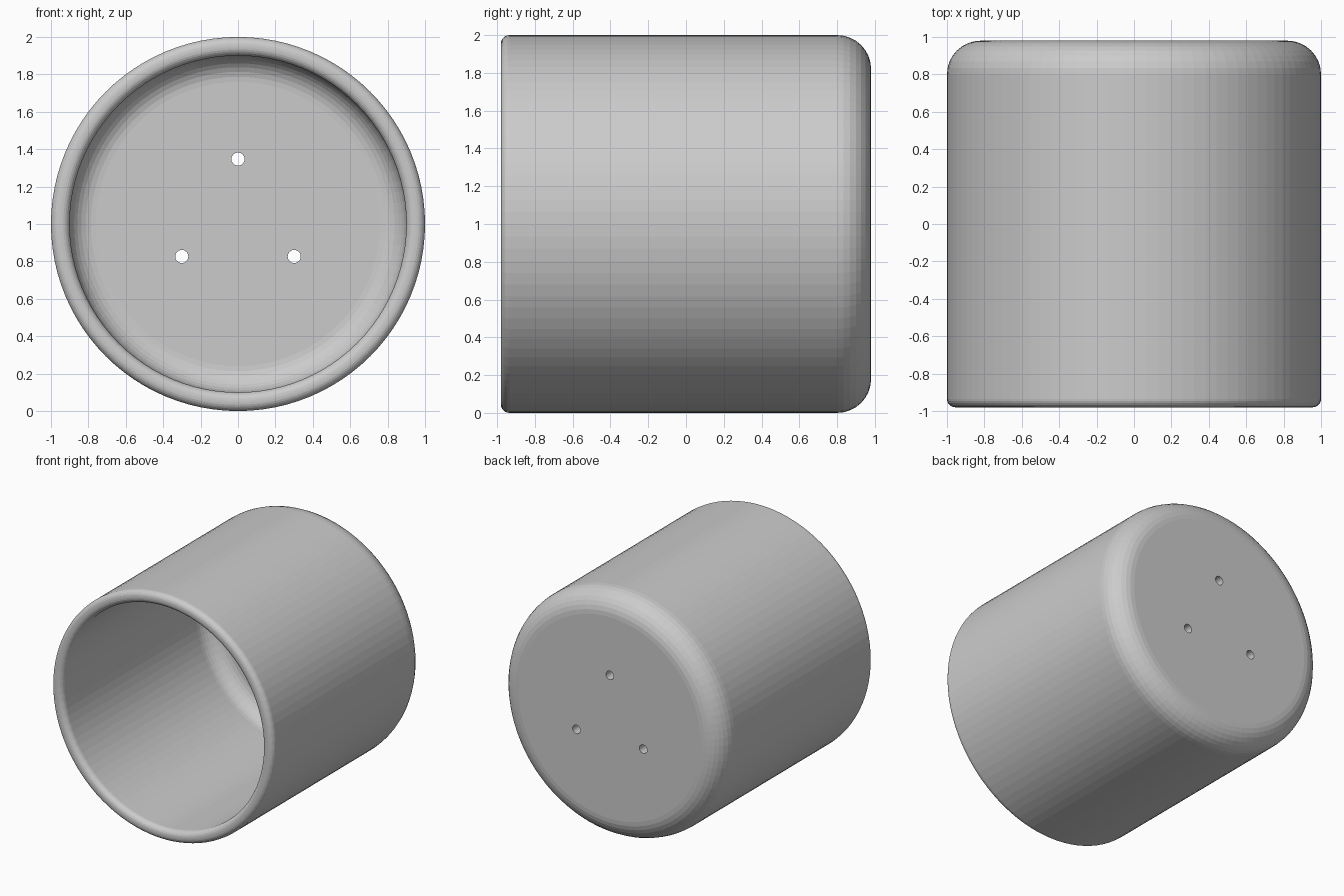
import bpy, bmesh
from math import sin, cos, pi, radians
from mathutils import Vector, Matrix

if "Cube" in bpy.data.objects:
    bpy.data.objects.remove(bpy.data.objects["Cube"])

SEG = 96
R_OUT, R_IN = 1.0, 0.9
FRONT, BACK, FLOOR = -0.98, 0.98, 0.88


def arc(r, y, rad, a0, a1, n):
    """Rounded corner points (radius, depth) around a centre."""
    return [(r + rad * cos(radians(a0 + (a1 - a0) * i / n)),
             y + rad * sin(radians(a0 + (a1 - a0) * i / n))) for i in range(n + 1)]


# Cup wall profile: back centre, outer corner, rounded lip, inner corner, floor centre
profile = [(0, BACK)]
profile += arc(R_OUT - 0.18, BACK - 0.18, 0.18, 90, 0, 8)
profile += arc(R_OUT - 0.045, FRONT + 0.045, 0.045, 0, -90, 6)
profile += arc(R_IN + 0.045, FRONT + 0.045, 0.045, -90, -180, 6)
profile += arc(R_IN - 0.14, FLOOR - 0.14, 0.14, 0, 90, 8)
profile += [(0, FLOOR)]

# Revolve the profile around the y axis
bm = bmesh.new()
verts = [bm.verts.new((r, y, 1)) for r, y in profile]
edges = [bm.edges.new(p) for p in zip(verts, verts[1:])]
bmesh.ops.spin(bm, geom=verts + edges, cent=(0, 0, 1), axis=(0, 1, 0),
               angle=2 * pi, steps=SEG, use_duplicate=False)
bmesh.ops.remove_doubles(bm, verts=bm.verts, dist=1e-4)
bmesh.ops.recalc_face_normals(bm, faces=bm.faces)
mesh = bpy.data.meshes.new("cup_body")
bm.to_mesh(mesh)
bm.free()
cup = bpy.data.objects.new("cup_body", mesh)
bpy.context.collection.objects.link(cup)

# Three drain holes through the closed end
bm = bmesh.new()
for k in range(3):
    a = pi / 2 + k * 2 * pi / 3
    place = Matrix.Translation((0.347 * cos(a), 0.93, 1 + 0.347 * sin(a)))
    bmesh.ops.create_cone(bm, cap_ends=True, segments=24, radius1=0.035, radius2=0.035,
                          depth=0.4, matrix=place @ Matrix.Rotation(pi / 2, 4, 'X'))
cut_mesh = bpy.data.meshes.new("hole_cutter")
bm.to_mesh(cut_mesh)
bm.free()
cutter = bpy.data.objects.new("hole_cutter", cut_mesh)
bpy.context.collection.objects.link(cutter)
cutter.hide_render = True
cutter.display_type = 'WIRE'

holes = cup.modifiers.new("drain_holes", 'BOOLEAN')
holes.operation = 'DIFFERENCE'
holes.solver = 'EXACT'
holes.object = cutter
